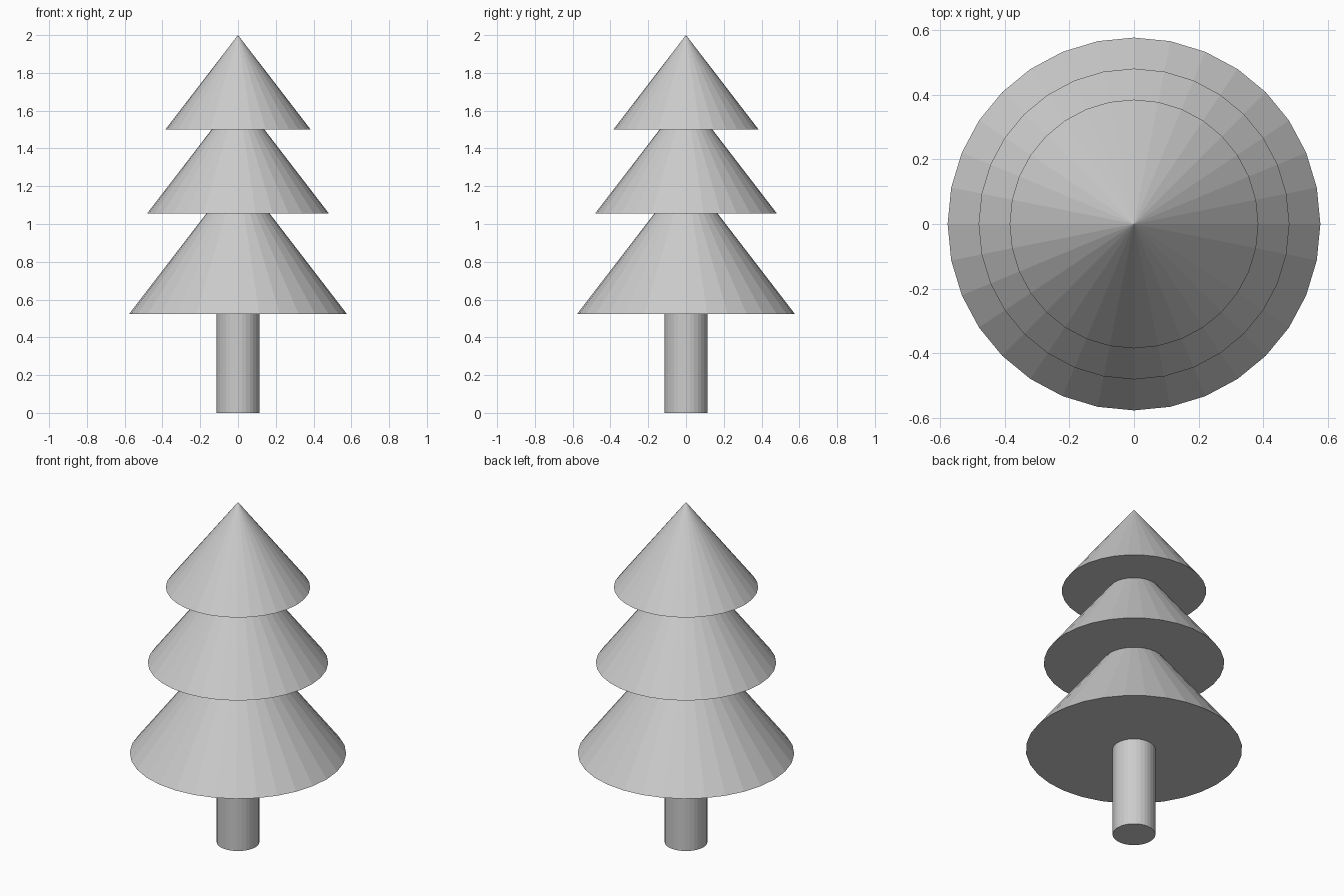
import bpy

cube = bpy.data.objects.get("Cube")
if cube:
    bpy.data.objects.remove(cube, do_unlink=True)

SIDES = 32
ASPECT = 1.3  # tier height divided by its base radius

# One plain grey for the whole tree
grey = bpy.data.materials.new("plain_grey")
grey.use_nodes = True
colour = (0.6, 0.6, 0.6, 1)
grey.diffuse_color = colour
grey.node_tree.nodes["Principled BSDF"].inputs["Base Color"].default_value = colour


def finish(name):
    obj = bpy.context.object
    obj.name = name
    obj.data.name = name
    obj.data.materials.append(grey)


def add_tier(name, radius, base):
    height = radius * ASPECT
    bpy.ops.mesh.primitive_cone_add(vertices=SIDES, radius1=radius, radius2=0,
                                    depth=height, location=(0, 0, base + height / 2))
    finish(name)


# Trunk, ending just inside the lowest tier
trunk_height = 0.56
bpy.ops.mesh.primitive_cylinder_add(vertices=SIDES, radius=0.114, depth=trunk_height,
                                    location=(0, 0, trunk_height / 2))
finish("trunk")

# Foliage tiers
add_tier("lower_foliage", 0.577, 0.523)
add_tier("middle_foliage", 0.481, 1.056)
add_tier("upper_foliage", 0.385, 1.4995)
